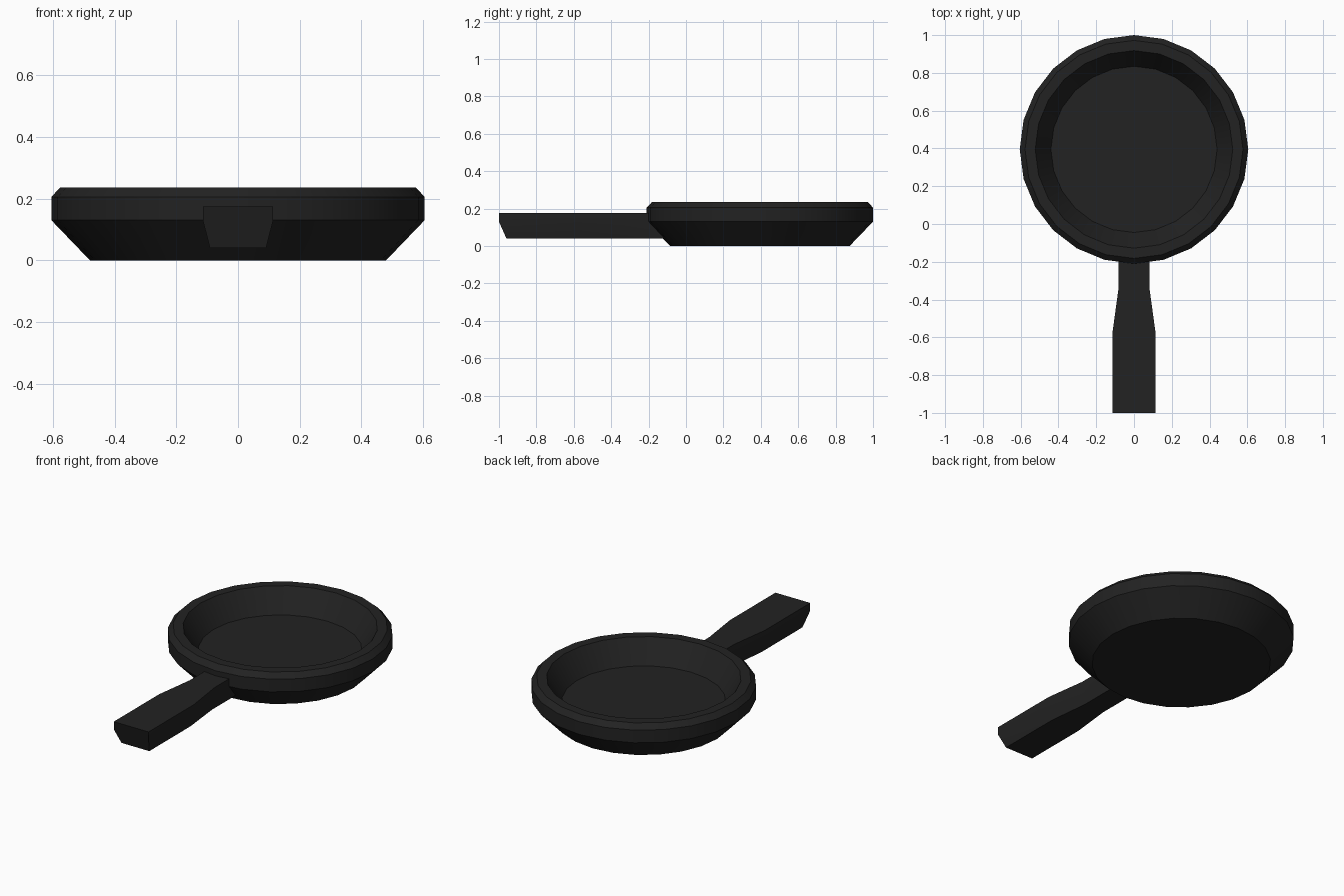
import bpy
import bmesh
from math import radians, sin, cos, pi

if "Cube" in bpy.data.objects:
    bpy.data.objects.remove(bpy.data.objects["Cube"], do_unlink=True)

iron = bpy.data.materials.new("black iron")
iron.use_nodes = True
colour = (0.016, 0.016, 0.016, 1)
iron.diffuse_color = colour
iron.node_tree.nodes["Principled BSDF"].inputs["Base Color"].default_value = colour


def build(name, rings, location=(0, 0, 0)):
    """Bridge rings of equal point count and cap both ends."""
    bm = bmesh.new()
    loops = [[bm.verts.new(p) for p in ring] for ring in rings]
    n = len(loops[0])
    for a, b in zip(loops, loops[1:]):
        for i in range(n):
            j = (i + 1) % n
            bm.faces.new((a[i], a[j], b[j], b[i]))
    bm.faces.new(loops[0][::-1])
    bm.faces.new(loops[-1])
    bmesh.ops.recalc_face_normals(bm, faces=bm.faces)
    mesh = bpy.data.meshes.new(name)
    bm.to_mesh(mesh)
    bm.free()
    obj = bpy.data.objects.new(name, mesh)
    obj.location = location
    bpy.context.collection.objects.link(obj)
    mesh.materials.append(iron)
    bpy.ops.object.select_all(action='DESELECT')
    obj.select_set(True)
    bpy.context.view_layer.objects.active = obj
    bpy.ops.object.shade_smooth_by_angle(angle=radians(25))
    return obj


# Pan: outer base up over the chamfered rim and down to the cooking surface
SIDES = 24
profile = [(0.48, 0), (0.605, 0.13), (0.605, 0.205), (0.577, 0.235),
           (0.523, 0.235), (0.44, 0.1)]
angles = [2 * pi * i / SIDES for i in range(SIDES)]
build("pan", [[(r * cos(a), r * sin(a), z) for a in angles] for r, z in profile],
      (0, 0.395, 0))


# Handle: tapered six-sided section, undercut at its free end
def section(y, half_width, undercut=0):
    right = [(half_width, y, 0.175), (half_width, y, 0.13),
             (half_width * 0.8, y + undercut, 0.04)]
    return right + [(-x, yy, z) for x, yy, z in reversed(right)]


build("handle", [section(-1, 0.114, 0.04), section(-0.575, 0.114),
                 section(-0.335, 0.081), section(-0.12, 0.081)])
